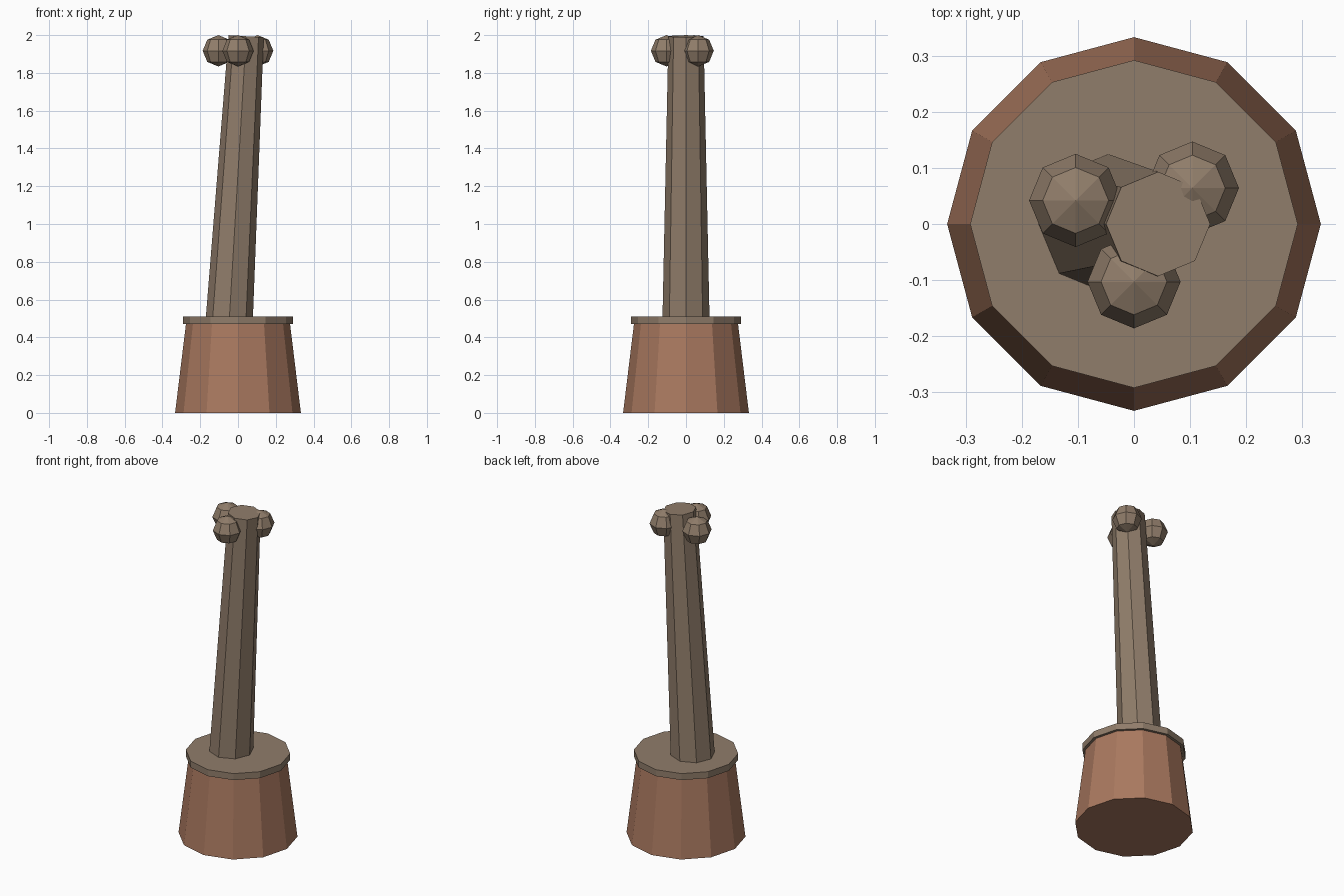
import bpy, math
from mathutils import Vector

if "Cube" in bpy.data.objects:
    bpy.data.objects.remove(bpy.data.objects["Cube"])


def material(name, rgb):
    m = bpy.data.materials.new(name)
    m.diffuse_color = (*rgb, 1.0)
    m.use_nodes = True
    m.node_tree.nodes["Principled BSDF"].inputs["Base Color"].default_value = m.diffuse_color
    return m


TERRACOTTA = material("terracotta", (0.40, 0.19, 0.115))
BROWN = material("bark_brown", (0.28, 0.205, 0.145))


def finish(name, mat):
    ob = bpy.context.object
    ob.name = name
    ob.data.materials.append(mat)
    return ob


def frustum(name, mat, sides, r1, r2, start, end):
    """Tapered prism whose axis runs from start to end."""
    a, b = Vector(start), Vector(end)
    axis = b - a
    lean = math.atan2(axis.x, axis.z)
    bpy.ops.mesh.primitive_cone_add(vertices=sides, radius1=r1, radius2=r2,
                                    depth=axis.length, location=(a + b) / 2,
                                    rotation=(0, lean, 0))
    return finish(name, mat)


# Pot and its rim
frustum("pot", TERRACOTTA, 12, 0.333, 0.275, (0, 0, 0), (0, 0, 0.475))
frustum("pot_rim", BROWN, 12, 0.292, 0.292, (0, 0, 0.47), (0, 0, 0.51))

# Leaning trunk
frustum("trunk", BROWN, 8, 0.125, 0.093, (-0.047, 0, 0.48), (0.043, 0, 1.994))

# Round buds around the top
for i, (x, y) in enumerate([(-0.104, 0.042), (0.104, 0.064), (0.0, -0.103)]):
    bpy.ops.mesh.primitive_uv_sphere_add(segments=8, ring_count=4, radius=0.083,
                                         location=(x, y, 1.917))
    finish(f"bud_{i + 1}", BROWN)
